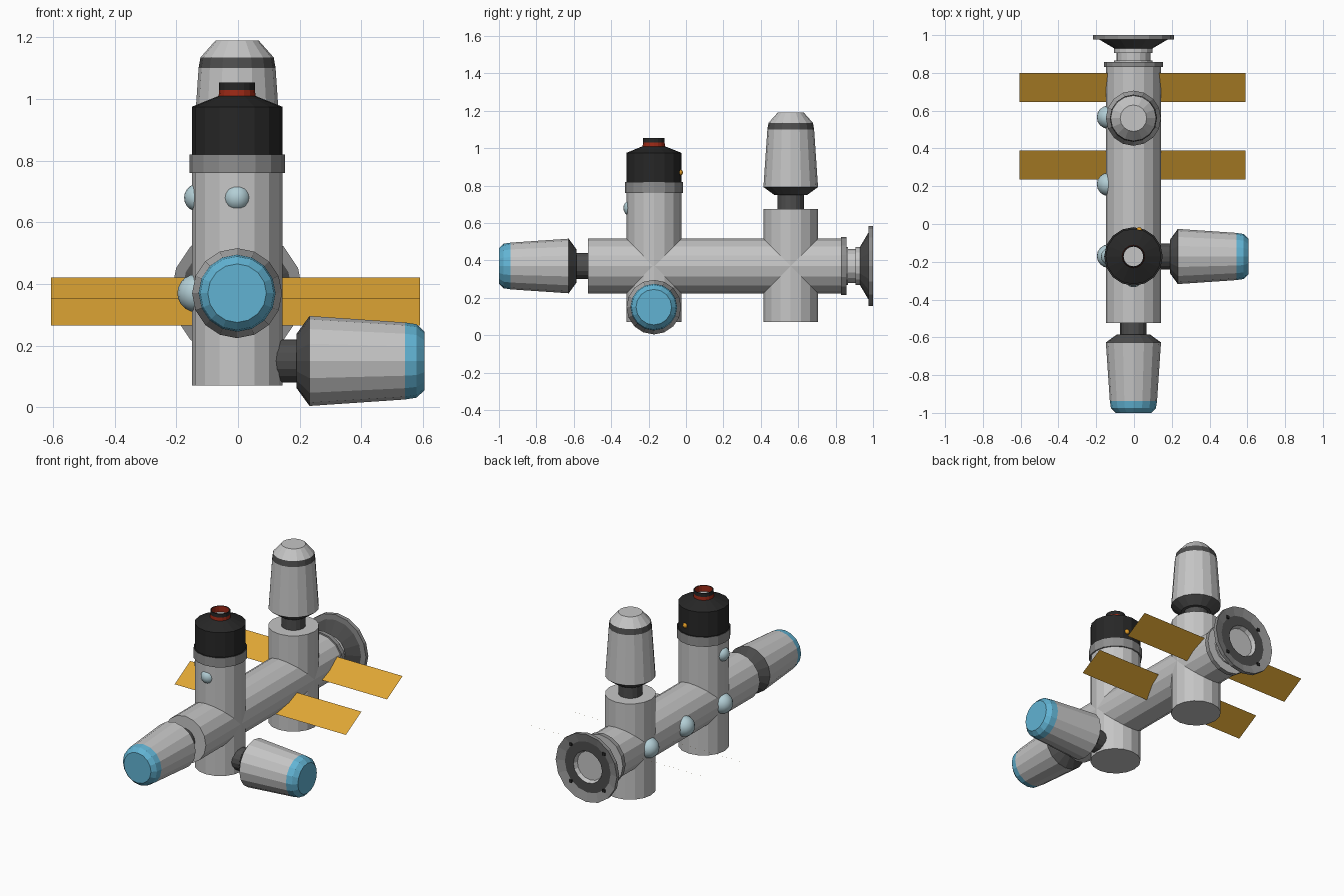
import bpy, bmesh, math
from mathutils import Vector, Matrix

if "Cube" in bpy.data.objects:
    bpy.data.objects.remove(bpy.data.objects["Cube"])

CX = -0.003   # hull axis
SIDES = 16


def make_mat(name, rgb):
    m = bpy.data.materials.new(name)
    m.diffuse_color = (*rgb, 1)
    m.use_nodes = True
    m.node_tree.nodes["Principled BSDF"].inputs["Base Color"].default_value = m.diffuse_color
    return m


M = {
    'light': make_mat('light grey hull', (.56, .56, .56)),
    'mid': make_mat('mid grey trim', (.27, .27, .27)),
    'dark': make_mat('dark grey joints', (.075, .075, .075)),
    'black': make_mat('black cap', (.02, .02, .02)),
    'red': make_mat('dark red ring', (.33, .022, .008)),
    'blue': make_mat('sky blue nose', (.12, .45, .65)),
    'glass': make_mat('pale blue glass', (.45, .62, .67)),
    'gold': make_mat('gold panel', (.74, .38, .035)),
    'amber': make_mat('amber lamp', (.75, .33, .02)),
}


def finish(name, bm, mats):
    me = bpy.data.meshes.new(name)
    bm.to_mesh(me)
    bm.free()
    for m in mats:
        me.materials.append(M[m])
    ob = bpy.data.objects.new(name, me)
    bpy.context.collection.objects.link(ob)
    return ob


def lathe(name, origin, axis, profile):
    """Revolve (radius, height, colour of the band that follows), capped at both ends."""
    mats = list(dict.fromkeys(p[2] for p in profile))
    bm = bmesh.new()
    rings = []
    for r, h, _ in profile:
        rings.append([bm.verts.new((r * math.cos(2 * math.pi * i / SIDES),
                                    r * math.sin(2 * math.pi * i / SIDES), h))
                      for i in range(SIDES)])
    bm.faces.new(rings[0][::-1]).material_index = mats.index(profile[0][2])
    for k in range(len(rings) - 1):
        a, b = rings[k], rings[k + 1]
        for i in range(SIDES):
            j = (i + 1) % SIDES
            f = bm.faces.new((a[i], a[j], b[j], b[i]))
            f.material_index = mats.index(profile[k][2])
    bm.faces.new(rings[-1]).material_index = mats.index(profile[-1][2])
    rot = Vector((0, 0, 1)).rotation_difference(Vector(axis)).to_matrix().to_4x4()
    bm.transform(Matrix.Translation(origin) @ rot)
    return finish(name, bm, mats)


def ball(name, pos, r, mat, seg=16):
    bm = bmesh.new()
    bmesh.ops.create_uvsphere(bm, u_segments=seg, v_segments=seg // 2 + 2, radius=r)
    bm.transform(Matrix.Translation(pos))
    for f in bm.faces:
        f.smooth = True
    return finish(name, bm, [mat])


def capsule(name, origin, axis, neck, nose):
    """Docked craft: neck, flared adapter, tapering body and coloured nose."""
    prof = [(.07, -.02, 'dark'), (.07, neck, 'dark'), (.088, neck, 'dark'),
            (.146, neck + .042, 'light')]
    prof += [(r, neck + h, m) for r, h, m in nose]
    lathe(name, origin, axis, prof)


# main hull
lathe('main_hull', (CX, -.525, .37), (0, 1, 0),
      [(.146, 0, 'light'), (.146, 1.36, 'light')])

# front tower with collar, cap and hatch
lathe('front_tower', (CX, -.172, 0), (0, 0, 1), [
    (.147, .07, 'light'), (.147, .76, 'mid'), (.155, .76, 'mid'), (.155, .82, 'black'),
    (.147, .82, 'black'), (.147, .975, 'black'), (.06, 1.01, 'red'), (.058, 1.03, 'black'),
    (.058, 1.053, 'black'), (.052, 1.053, 'red'), (.052, 1.015, 'light')])

# rear tower
lathe('rear_tower', (CX, .56, 0), (0, 0, 1),
      [(.146, .07, 'light'), (.146, .675, 'light')])

# three docked capsules
blue_nose = [(.125, .352, 'blue'), (.119, .39, 'blue'), (.095, .415, 'blue')]
plain_nose = [(.125, .35, 'dark'), (.119, .385, 'light'), (.07, .44, 'light')]
capsule('front_capsule', (CX, -.525, .37), (0, -1, 0), .06, blue_nose)
capsule('side_capsule', (.14, -.172, .15), (1, 0, 0), .05, blue_nose)
capsule('top_capsule', (CX, .56, .675), (0, 0, 1), .075, plain_nose)

# rear flange and docking dish
lathe('docking_dish', (CX, 0, .37), (0, 1, 0), [
    (.156, .83, 'mid'), (.156, .857, 'light'), (.102, .857, 'light'), (.102, .865, 'light'),
    (.09, .865, 'light'), (.09, .905, 'light'), (.102, .905, 'light'), (.102, .93, 'dark'),
    (.18, .976, 'mid'), (.214, .976, 'mid'), (.214, 1.0, 'mid'), (.16, .985, 'dark'),
    (.10, .985, 'light'), (.09, .96, 'light')])

# latches inside the dish
for i in range(4):
    a = math.radians(45 + 90 * i)
    bm = bmesh.new()
    bmesh.ops.create_cube(bm, size=.018)
    bm.transform(Matrix.Translation((CX + .165 * math.cos(a), .985, .37 + .165 * math.sin(a))))
    finish('dish_latch_%d' % i, bm, ['black'])

# tilted solar panels, each running through the hull
for name, y0, y1, z0, z1 in (('front_solar_panel', .235, .39, .265, .353),
                             ('rear_solar_panel', .645, .80, .333, .421)):
    bm = bmesh.new()
    bm.faces.new([bm.verts.new(p) for p in
                  ((-.607, y0, z0), (.59, y0, z0), (.59, y1, z1), (-.607, y1, z1))])
    finish(name, bm, ['gold'])

# domed windows
for i, y in enumerate((-.17, .21, .565)):
    ball('hull_window_%d' % i, (-.135, y, .37), .062, 'glass')
ball('tower_side_window', (-.13, -.172, .68), .045, 'glass')
ball('tower_front_window', (CX, -.29, .68), .045, 'glass')

# small lamp on the cap
ball('cap_lamp', (.027, -.032, .87), .016, 'amber', 8)
